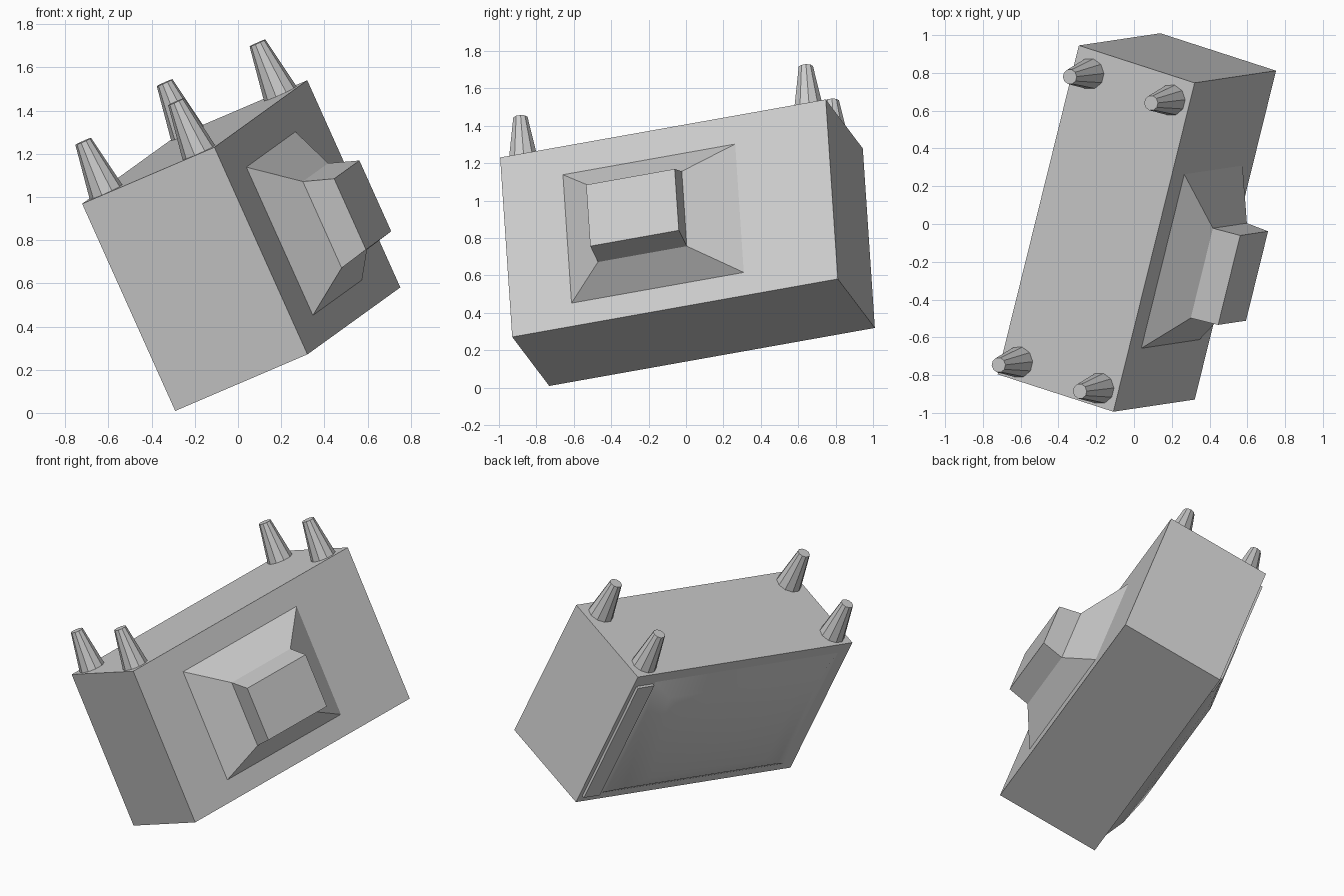
import bpy, bmesh, math
from mathutils import Matrix, Vector

if "Cube" in bpy.data.objects:
    bpy.data.objects.remove(bpy.data.objects["Cube"])

# Cabinet size: depth (x), length (y), height (z) in its own upright frame
D, L, H = 0.695, 1.82, 1.054

# Tilted frame of the whole set
Y = Vector((0.43, 1.74, 0.31)).normalized()
X = Vector((0.61, -0.21, 0.26))
X = (X - Y * X.dot(Y)).normalized()
Z = X.cross(Y)
TILT = Matrix.Translation((0.015, 0.008, 0.775)) @ Matrix((X, Y, Z)).transposed().to_4x4()

grey = bpy.data.materials.new("cabinet_grey")
grey.diffuse_color = (0.6, 0.6, 0.6, 1)
grey.use_nodes = True
grey.node_tree.nodes["Principled BSDF"].inputs["Base Color"].default_value = grey.diffuse_color


def finish(name, bm, smooth=False):
    bmesh.ops.recalc_face_normals(bm, faces=bm.faces)
    bm.transform(TILT)
    me = bpy.data.meshes.new(name)
    bm.to_mesh(me)
    bm.free()
    me.materials.append(grey)
    for p in me.polygons:
        p.use_smooth = smooth
    ob = bpy.data.objects.new(name, me)
    bpy.context.collection.objects.link(ob)
    return ob


def ring(bm, x, s0, s1, t0, t1):
    """Rectangle at depth x; s runs along the length, t down the height (0..1)."""
    return [bm.verts.new((x, (s - 0.5) * L, (0.5 - t) * H))
            for s, t in ((s0, t0), (s1, t0), (s1, t1), (s0, t1))]


def loft(name, rings, apex=None, smooth=False):
    bm = bmesh.new()
    loops = [ring(bm, *r) for r in rings]
    for a, b in zip(loops, loops[1:]):
        for i in range(4):
            j = (i + 1) % 4
            bm.faces.new((a[i], a[j], b[j], b[i]))
    bm.faces.new(loops[0])
    if apex:
        x, s, t = apex
        tip = bm.verts.new((x, (s - 0.5) * L, (0.5 - t) * H))
        for i in range(4):
            bm.faces.new((loops[-1][i], loops[-1][(i + 1) % 4], tip))
    else:
        bm.faces.new(loops[-1])
    return finish(name, bm, smooth)


h = D / 2

# Cabinet box
loft("cabinet", [(-h, 0, 1, 0, 1), (h, 0, 1, 0, 1)])

# Tapered rear housing with its neck
loft("rear_housing", [(h - 0.01, 0.18, 0.725, 0.146, 0.88),
                      (h + 0.16, 0.299, 0.572, 0.325, 0.742),
                      (h + 0.303, 0.30, 0.572, 0.368, 0.71)])

# Bulging screen
screen = loft("screen", [(-h + 0.002, 0.045, 0.90, 0.065, 0.955),
                         (-h - 0.06, 0.12, 0.83, 0.165, 0.885),
                         (-h - 0.093, 0.21, 0.75, 0.25, 0.80)],
              apex=(-h - 0.14, 0.47, 0.5), smooth=True)
bpy.context.view_layer.objects.active = screen
screen.select_set(True)
bpy.ops.object.shade_smooth_by_angle(angle=math.radians(40))

# Raised control strip beside the screen
loft("control_strip", [(-h + 0.01, 0.908, 0.983, 0.08, 0.955),
                       (-h - 0.018, 0.908, 0.983, 0.08, 0.955)])

# Four tapered ten-sided legs
LEG = 0.26
for side, m in (("screen_side", 0.857), ("rear_side", 0.155)):
    for end, s in (("near", 0.0535), ("far", 0.93)):
        bm = bmesh.new()
        bmesh.ops.create_cone(bm, cap_ends=True, segments=10, radius1=0.083,
                              radius2=0.04, depth=LEG)
        bmesh.ops.translate(bm, verts=bm.verts,
                            vec=(h - m * D, (s - 0.5) * L, H / 2 + LEG / 2 - 0.002))
        finish(f"leg_{side}_{end}", bm)
